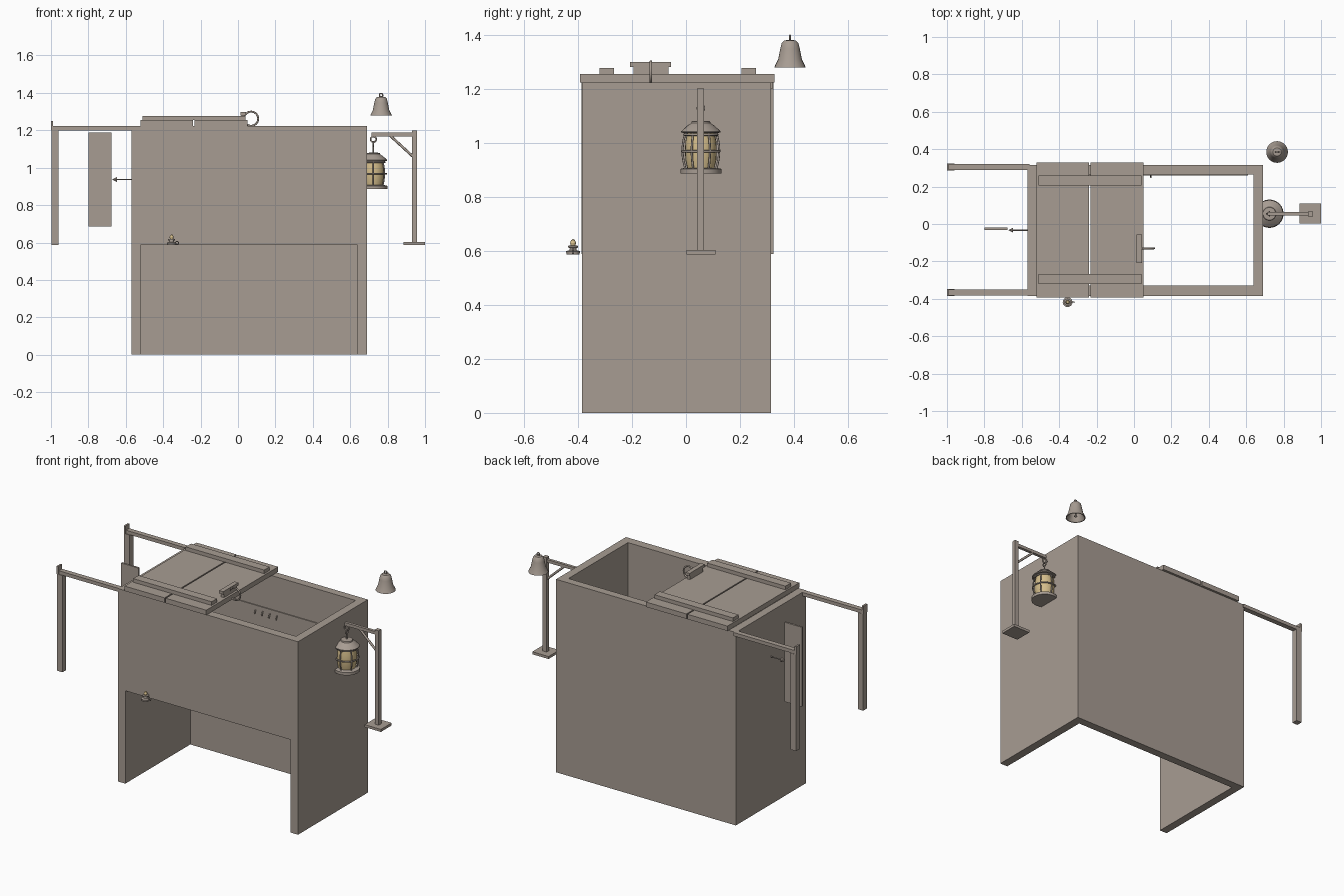
import bpy, bmesh, math
from mathutils import Vector, Matrix

cube = bpy.data.objects.get("Cube")
if cube:
    bpy.data.objects.remove(cube, do_unlink=True)


def material(name, rgb):
    m = bpy.data.materials.new(name)
    m.use_nodes = True
    m.diffuse_color = (*rgb, 1)
    m.node_tree.nodes["Principled BSDF"].inputs["Base Color"].default_value = (*rgb, 1)
    return m


TAUPE = material("warm_grey", (0.39, 0.335, 0.29))
AMBER = material("amber_glass", (0.66, 0.51, 0.26))


def finish(name, bm, mat):
    bmesh.ops.recalc_face_normals(bm, faces=bm.faces[:])
    me = bpy.data.meshes.new(name)
    bm.to_mesh(me)
    bm.free()
    me.materials.append(mat)
    ob = bpy.data.objects.new(name, me)
    bpy.context.collection.objects.link(ob)
    return ob


def box(name, x, y, z, mat=TAUPE):
    """Box from (min, max) pairs on each axis."""
    bm = bmesh.new()
    bmesh.ops.create_cube(bm, size=1)
    for v in bm.verts:
        v.co = [a[0] if c < 0 else a[1] for a, c in zip((x, y, z), v.co)]
    return finish(name, bm, mat)


def lathe(name, centre, profile, mat=TAUPE, steps=24):
    """Turned solid from (radius, height) points."""
    bm = bmesh.new()
    verts = [bm.verts.new((r, 0, z)) for r, z in profile]
    edges = [bm.edges.new(pair) for pair in zip(verts, verts[1:])]
    bmesh.ops.spin(bm, geom=verts + edges, cent=(0, 0, 0), axis=(0, 0, 1),
                   angle=math.tau, steps=steps)
    bmesh.ops.remove_doubles(bm, verts=bm.verts[:], dist=1e-5)
    bm.transform(Matrix.Translation(centre))
    ob = finish(name, bm, mat)
    ob.data.shade_smooth()
    ob.data.set_sharp_from_angle(angle=math.radians(30))
    return ob


def tube(name, points, radius, closed=False):
    cu = bpy.data.curves.new(name, "CURVE")
    cu.dimensions = "3D"
    cu.bevel_depth = radius
    cu.bevel_resolution = 2
    cu.use_fill_caps = True
    sp = cu.splines.new("POLY")
    sp.points.add(len(points) - 1)
    for p, co in zip(sp.points, points):
        p.co = (*co, 1)
    sp.use_cyclic_u = closed
    cu.materials.append(TAUPE)
    ob = bpy.data.objects.new(name, cu)
    bpy.context.collection.objects.link(ob)
    return ob


def ring(name, centre, size, radius, u=(1, 0, 0), v=(0, 0, 1)):
    c, u, v = Vector(centre), Vector(u), Vector(v)
    pts = [c + size * (math.cos(t) * u + math.sin(t) * v)
           for t in (math.tau * i / 24 for i in range(24))]
    return tube(name, pts, radius, True)


def cut(ob, cutter):
    mod = ob.modifiers.new("cut", "BOOLEAN")
    mod.operation, mod.solver, mod.object = "DIFFERENCE", "EXACT", cutter
    bpy.context.view_layer.objects.active = ob
    bpy.ops.object.modifier_apply(modifier=mod.name)
    bpy.data.objects.remove(cutter, do_unlink=True)


# Hollow shaft with an open front below
shaft = box("shaft_walls", (-0.57, 0.69), (-0.385, 0.315), (0, 1.222))
cut(shaft, box("shaft_cutter", (-0.52, 0.638), (-0.33, 0.265), (-0.2, 1.5)))
cut(shaft, box("doorway_cutter", (-0.52, 0.638), (-0.6, -0.2), (-0.2, 0.588)))

# Rail with pegs on the inside of the back wall
box("peg_rail", (-0.4, 0.61), (0.259, 0.266), (1.0, 1.008))
for i in range(4):
    x = -0.06 + 0.05 * i
    tube("peg", [(x, 0.262, 0.98), (x, 0.25, 0.955)], 0.004)

# Sliding rails, posts and end stops
for side, y in (("back", 0.306), ("front", -0.366)):
    box(side + "_rail", (-1.0, -0.56), (y - 0.016, y + 0.016), (1.2, 1.222))
    box(side + "_post", (-0.998, -0.96), (y - 0.02, y + 0.018), (0.588, 1.2))
    box(side + "_stop", (-1.0, -0.988), (y - 0.02, y + 0.018), (1.2, 1.25))

# Two-board hatch with battens
box("hatch_board_right", (-0.52, -0.24), (-0.392, 0.328), (1.223, 1.254))
box("hatch_board_left", (-0.232, 0.052), (-0.392, 0.328), (1.223, 1.254))
for y in (-0.294, 0.232):
    box("hatch_batten", (-0.51, 0.04), (y - 0.027, y + 0.027), (1.254, 1.277))

# Hatch handle and pull ring
box("handle_block", (0.018, 0.038), (-0.195, -0.065), (1.254, 1.296))
box("handle_lip", (0.014, 0.042), (-0.208, -0.056), (1.28, 1.298))
ring("pull_ring", (0.07, -0.13, 1.262), 0.038, 0.005)

# Side panel and dart-shaped peg
box("side_panel", (-0.798, -0.676), (-0.031, -0.019), (0.685, 1.188))
tube("side_peg", [(-0.57, -0.033, 0.937), (-0.655, -0.033, 0.937)], 0.0035)
peg_tip = lathe("side_peg_tip", (0, 0, 0), [(0, 0), (0.013, 0), (0, 0.026)], steps=8)
peg_tip.location = (-0.647, -0.033, 0.937)
peg_tip.rotation_euler = (0, -math.pi / 2, 0)

# Candle holder on the ledge
CANDLE = (-0.355, -0.418, 0.586)
lathe("candle_holder", CANDLE,
      [(0, 0), (0.024, 0), (0.026, 0.012), (0.014, 0.016), (0.012, 0.024),
       (0.019, 0.026), (0.019, 0.032), (0.01, 0.034), (0, 0.034)])
lathe("candle_flame", CANDLE,
      [(0, 0.032), (0.009, 0.034), (0.011, 0.043), (0.007, 0.053), (0, 0.058)], AMBER)
ring("candle_loop", (-0.326, -0.418, 0.598), 0.008, 0.0025)

# Hanging bell
BELL = (0.765, 0.385, 1.278)
lathe("bell", BELL,
      [(0, 0.092), (0.018, 0.09), (0.032, 0.07), (0.04, 0.02), (0.053, 0),
       (0.058, 0), (0.055, 0.008), (0.044, 0.03), (0.036, 0.07), (0.031, 0.09),
       (0.022, 0.1), (0, 0.103)])
ring("bell_loop", (0.765, 0.385, 1.388), 0.009, 0.0035)
lathe("bell_clapper", BELL, [(0, 0.002), (0.01, 0.01), (0.004, 0.02), (0.003, 0.094)], steps=12)

# Lamp post with bracket
box("lamp_foot", (0.886, 1.0), (0.002, 0.11), (0.586, 0.602))
box("lamp_post", (0.93, 0.957), (0.041, 0.067), (0.602, 1.2))
box("lamp_arm", (0.715, 0.932), (0.045, 0.063), (1.168, 1.187))
tube("lamp_brace", [(0.815, 0.054, 1.17), (0.935, 0.054, 1.06)], 0.007)

# Chain
LX, LY = 0.724, 0.055
ring("chain_ring", (LX, LY, 1.152), 0.015, 0.0045)
ring("chain_link", (LX, LY, 1.127), 0.012, 0.004, (0, 1, 0))
tube("chain_rod", [(LX, LY, 1.118), (LX, LY, 1.078)], 0.004)

# Lantern: base, glass, cap
LAMP = (LX, LY, 0.885)
lathe("lantern_base", LAMP, [(0, 0), (0.076, 0), (0.076, 0.018), (0.058, 0.022), (0, 0.022)])
lathe("lantern_glass", LAMP,
      [(0, 0.02), (0.05, 0.02), (0.057, 0.05), (0.059, 0.085), (0.057, 0.12),
       (0.05, 0.155), (0, 0.155)], AMBER)
lathe("lantern_cap", LAMP,
      [(0, 0.148), (0.073, 0.152), (0.073, 0.157), (0.05, 0.178), (0.036, 0.187),
       (0.034, 0.194), (0, 0.197)])

# Lantern cage: bowed ribs and hoops
for i in range(6):
    a = math.tau * (i + 0.5) / 6
    rib = []
    for k in range(9):
        r = 0.057 + 0.011 * math.sin(math.pi * k / 8)
        rib.append((LX + r * math.cos(a), LY + r * math.sin(a), 0.902 + 0.017 * k))
    tube("lantern_rib", rib, 0.004)
for z, r in ((0.968, 0.069), (1.03, 0.061)):
    ring("lantern_hoop", (LX, LY, z), r, 0.0045, (1, 0, 0), (0, 1, 0))
